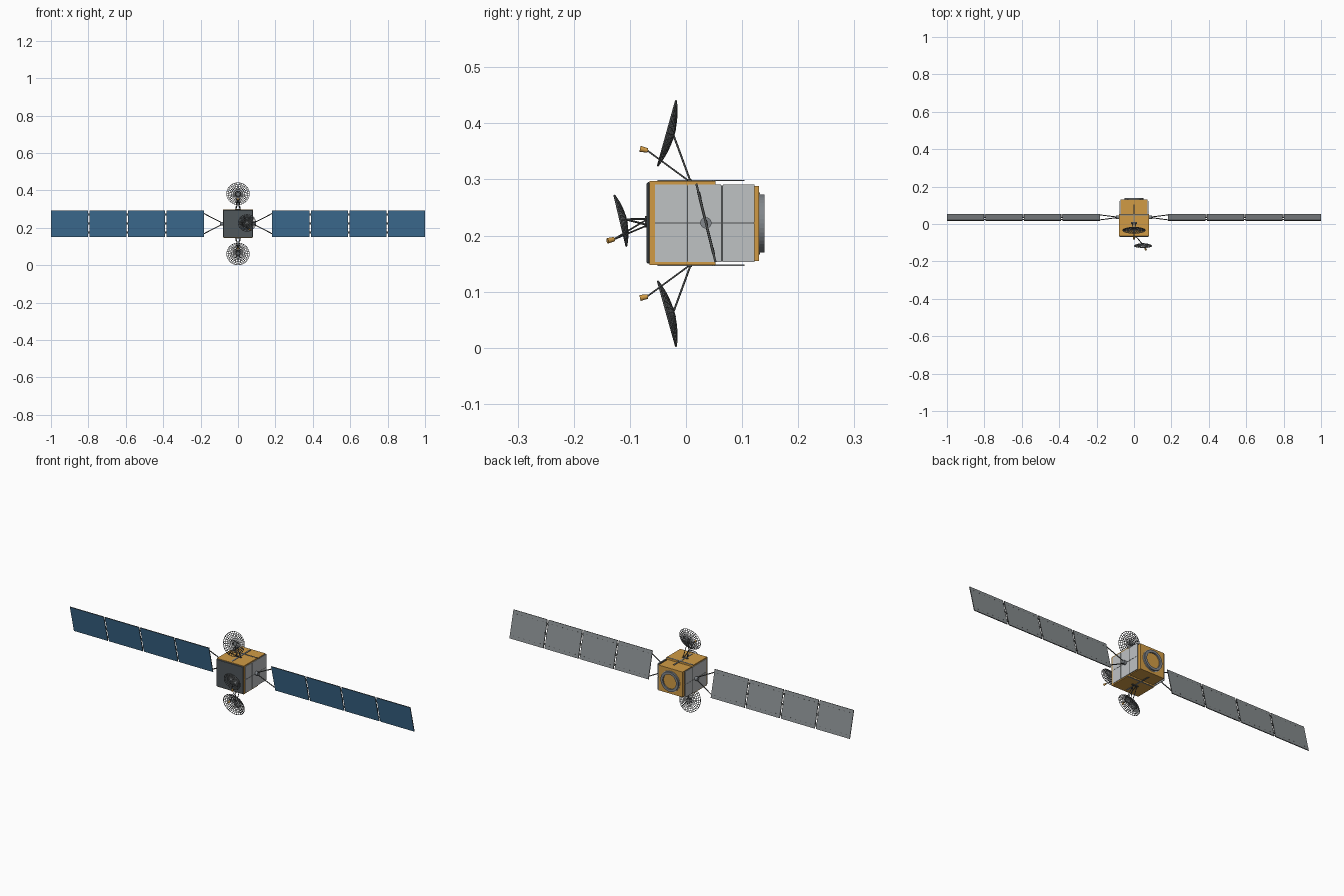
import bpy, bmesh, math
from mathutils import Matrix, Vector

if "Cube" in bpy.data.objects:
    bpy.data.objects.remove(bpy.data.objects["Cube"], do_unlink=True)


def material(name, r, g, b):
    m = bpy.data.materials.new(name)
    m.use_nodes = True
    m.diffuse_color = (r, g, b, 1)
    m.node_tree.nodes["Principled BSDF"].inputs["Base Color"].default_value = (r, g, b, 1)
    return m


GOLD = material("gold foil", 0.64, 0.33, 0.06)
LIGHT = material("light grey radiator", 0.52, 0.54, 0.55)
BACK = material("panel back grey", 0.24, 0.26, 0.27)
BLUE = material("solar cell blue", 0.055, 0.18, 0.34)
DARK = material("dark front plate", 0.08, 0.095, 0.105)
STRUT = material("strut grey", 0.075, 0.08, 0.08)
MESH = material("dish mesh grey", 0.15, 0.16, 0.165)
RING = material("ring grey", 0.22, 0.24, 0.26)

MID = 0.2215  # height of the central axis


def finish(name, bm, mats, matrix=Matrix()):
    bmesh.ops.recalc_face_normals(bm, faces=bm.faces)
    me = bpy.data.meshes.new(name)
    bm.to_mesh(me)
    bm.free()
    for m in mats:
        me.materials.append(m)
    ob = bpy.data.objects.new(name, me)
    ob.matrix_world = matrix
    bpy.context.collection.objects.link(ob)
    return ob


def add_box(bm, centre, size):
    bmesh.ops.create_cube(bm, size=1, matrix=Matrix.Translation(centre) @ Matrix.Diagonal((*size, 1)))


def box(name, centre, size, mat, matrix=Matrix()):
    bm = bmesh.new()
    add_box(bm, centre, size)
    return finish(name, bm, [mat], matrix)


def rod(name, a, b, r, mat, sides=8, r2=None):
    a, b = Vector(a), Vector(b)
    bm = bmesh.new()
    bmesh.ops.create_cone(bm, cap_ends=True, segments=sides, radius1=r,
                          radius2=r if r2 is None else r2, depth=(b - a).length)
    m = Matrix.Translation((a + b) / 2) @ (b - a).to_track_quat('Z', 'Y').to_matrix().to_4x4()
    ob = finish(name, bm, [mat], m)
    if sides > 6:
        for p in ob.data.polygons:
            p.use_smooth = len(p.vertices) == 4
    return ob


def dish(name, rim_centre, normal, radius, depth):
    """Parabolic lattice reflector; returns the back of its bowl."""
    normal = Vector(normal).normalized()
    apex = Vector(rim_centre) - normal * depth
    bm = bmesh.new()
    rings = 7
    pts = [bm.verts.new((radius * k / rings, 0, depth * (k / rings) ** 2)) for k in range(1, rings + 1)]
    edges = [bm.edges.new(pair) for pair in zip(pts, pts[1:])]
    bmesh.ops.spin(bm, geom=pts + edges, cent=(0, 0, 0), axis=(0, 0, 1),
                   angle=math.tau, steps=30, use_duplicate=False)
    bmesh.ops.remove_doubles(bm, verts=bm.verts, dist=0.0002)
    turn = normal.to_track_quat('Z', 'Y').to_matrix().to_4x4()
    ob = finish(name, bm, [MESH], Matrix.Translation(apex) @ turn)
    wire = ob.modifiers.new("lattice", 'WIREFRAME')
    wire.thickness = 0.0035
    wire.use_even_offset = False
    wire.use_boundary = True
    rod(name + "_hub", apex - normal * 0.002, apex + normal * 0.002, radius / 6, MESH, 16)
    return apex


# Body: wide front block, narrower rear block, dark front plate
box("body_front", (0, -0.006, MID + 0.001), (0.158, 0.118, 0.15), GOLD)
box("body_rear", (0, 0.09, MID), (0.142, 0.08, 0.134), GOLD)
plate = box("front_plate", (0, -0.067, MID + 0.001), (0.158, 0.006, 0.145), DARK)
bev = plate.modifiers.new("soft_edges", 'BEVEL')
bev.width = 0.002

# Launch ring on the rear face
bm = bmesh.new()
profile = [(0.052, 0.129), (0.052, 0.14), (0.039, 0.14), (0.039, 0.129)]
verts = [bm.verts.new((r, y, 0)) for r, y in profile]
edges = [bm.edges.new((verts[i], verts[(i + 1) % 4])) for i in range(4)]
bmesh.ops.spin(bm, geom=verts + edges, cent=(0, 0, 0), axis=(0, 1, 0),
               angle=math.tau, steps=40, use_duplicate=False)
bmesh.ops.remove_doubles(bm, verts=bm.verts, dist=0.0002)
finish("launch_ring", bm, [RING], Matrix.Translation((0, 0, MID)))
rod("launch_ring_lip", (0, 0.128, MID), (0, 0.132, MID), 0.055, LIGHT, 40)
rod("engine_cover", (0, 0.129, MID), (0, 0.134, MID), 0.038, GOLD, 32)

# Side radiators: three columns of two sheets on each side
for s, side in ((1, "left"), (-1, "right")):
    bm = bmesh.new()
    for y0, y1 in ((-0.055, 0.002), (0.004, 0.062), (0.066, 0.122)):
        for z in (-0.0345, 0.0355):
            add_box(bm, (s * 0.0795, (y0 + y1) / 2, MID + z), (0.004, y1 - y0, 0.068))
    finish(side + "_radiators", bm, [LIGHT])
    box(side + "_radiator_seam", (s * 0.079, 0.033, MID), (0.003, 0.176, 0.136), STRUT)

# Cable strips on the top and bottom
for s, side in ((1, "top"), (-1, "bottom")):
    z = MID + 0.001 + s * 0.0755
    box(side + "_long_strip", (0, 0.027, z), (0.008, 0.155, 0.002), BACK)
    box(side + "_cross_strip", (0, 0.049, z), (0.15, 0.006, 0.002), BACK)

# Solar wings, leaning forward at the top
WING = Matrix.Translation((0, 0.0355, MID + 0.001)) @ Matrix.Rotation(0.24, 4, 'X')
START, GAP, HALF = 0.183, 0.007, 0.072
WIDTH = (1 - START - 3 * GAP) / 4
for s, side in ((1, "left"), (-1, "right")):
    panels, rivets, hinges = bmesh.new(), bmesh.new(), bmesh.new()
    for i in range(4):
        x = START + WIDTH / 2 + i * (WIDTH + GAP)
        add_box(panels, (s * x, 0, 0), (WIDTH, 0.004, HALF * 2))
        for k in range(6):
            for z in (-0.055, 0.055):
                add_box(rivets, (s * (x + (k - 2.5) * WIDTH / 6.5), 0.002, z), (0.005, 0.001, 0.003))
        if i:
            for z in (-0.05, 0, 0.05):
                add_box(hinges, (s * (x - WIDTH / 2 - GAP / 2), 0.001, z), (0.014, 0.004, 0.01))
    for f in panels.faces:
        f.normal_update()
        f.material_index = 0 if f.normal.y < -0.5 else 1 if f.normal.y > 0.5 else 2
    finish(side + "_solar_panels", panels, [BLUE, BACK, STRUT], WING)
    finish(side + "_panel_rivets", rivets, [STRUT], WING)
    finish(side + "_panel_hinges", hinges, [STRUT], WING)

    # Yoke from the drive hub to the innermost panel
    rod(side + "_drive_hub", WING @ Vector((s * 0.075, 0, 0)), WING @ Vector((s * 0.096, 0, 0)),
        0.01, RING, 16)
    for z, end in ((0.057, "upper"), (-0.057, "lower")):
        rod(f"{side}_{end}_yoke", WING @ Vector((s * 0.088, 0, z / 10)),
            WING @ Vector((s * (START + 0.002), 0, z)), 0.0025, STRUT)

# Top and bottom dishes with their struts and feeds
for s, side in ((1, "top"), (-1, "bottom")):
    def at(x, y, z):
        return Vector((x, y, MID + s * z))
    apex = dish(side + "_dish", at(0, -0.034, 0.161), (0, -0.963, s * 0.268), 0.0605, 0.012)
    for x in (-0.012, 0.012):
        rod(side + "_dish_strut", at(x, 0.008, 0.075), apex + Vector((x / 3, 0, 0)), 0.0018, STRUT)
    for x in (-0.008, 0.008):
        rod(side + "_feed_strut", at(x, 0.006, 0.075), at(0, -0.069, 0.13), 0.0015, STRUT)
    rod(side + "_feed", at(0, -0.068, 0.13), at(0, -0.082, 0.133), 0.004, GOLD, 8, 0.0055)
    box(side + "_dish_mount", at(0, 0.007, 0.076), (0.034, 0.008, 0.004), STRUT)

# Front dish, offset to the left
apex = dish("front_dish", (0.048, -0.117, MID + 0.005), (0, -0.97, -0.23), 0.0465, 0.01)
for z in (-0.003, 0.008):
    rod("front_dish_strut", (0.01, -0.068, MID + z), apex, 0.0018, STRUT)
    rod("front_feed_strut", (0.012, -0.068, MID + z), (0.06, -0.13, MID - 0.029), 0.0015, STRUT)
rod("front_feed", (0.059, -0.128, MID - 0.028), (0.064, -0.14, MID - 0.031), 0.004, GOLD, 8, 0.005)
box("front_dish_mount", (0.01, -0.071, MID + 0.003), (0.01, 0.004, 0.02), STRUT)
